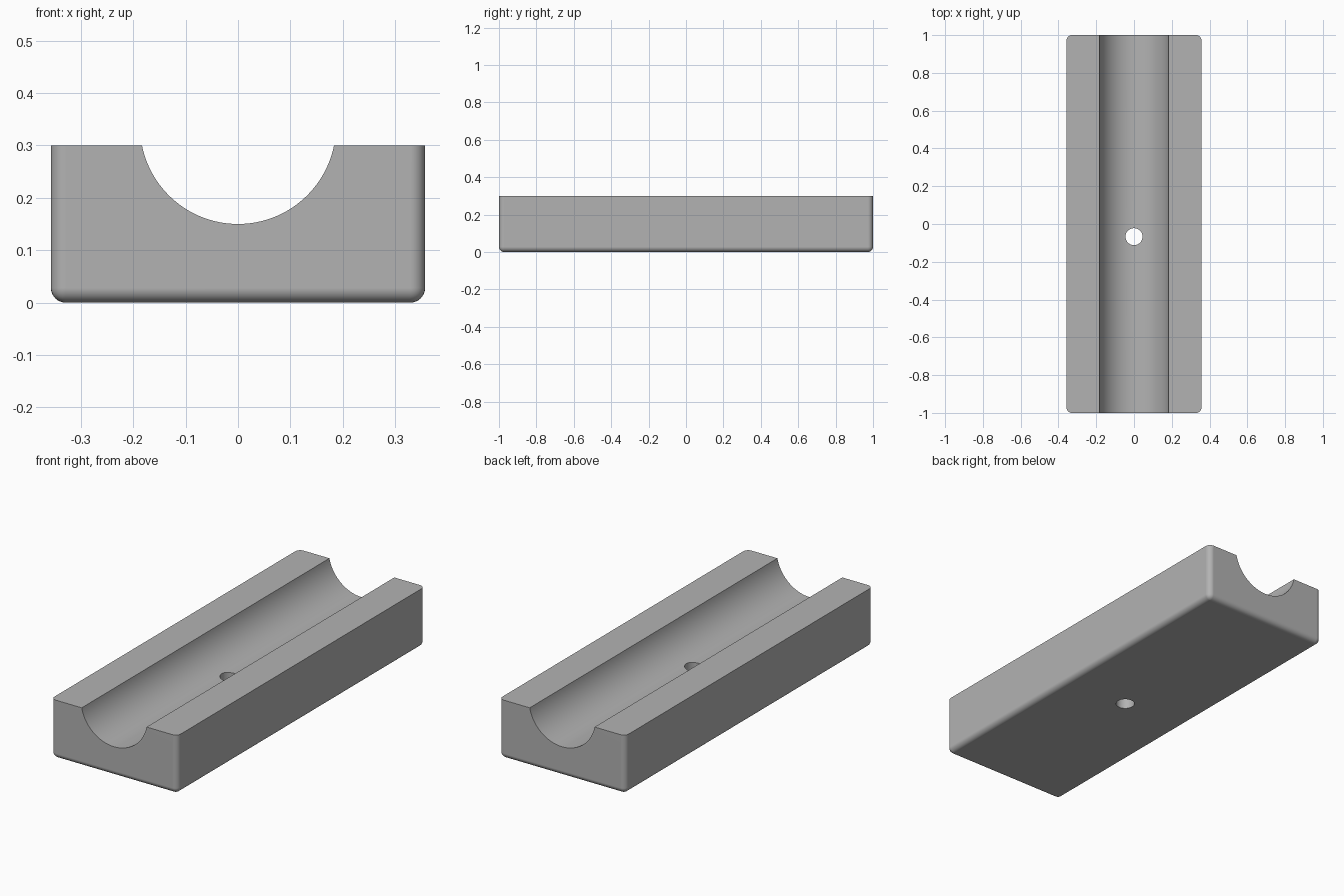
import bpy
import bmesh
import math

if "Cube" in bpy.data.objects:
    bpy.data.objects.remove(bpy.data.objects["Cube"], do_unlink=True)

WIDTH, LENGTH, HEIGHT = 0.714, 2.0, 0.3
ROUND = 0.028
GROOVE_RADIUS, GROOVE_Z = 0.187, 0.337
HOLE_RADIUS, HOLE_Y = 0.045, -0.067

grey = bpy.data.materials.new("grey")
grey.use_nodes = True
colour = (0.45, 0.45, 0.45, 1)
grey.diffuse_color = colour
grey.node_tree.nodes["Principled BSDF"].inputs["Base Color"].default_value = colour


def make_cutter(name, radius, depth, location, rotation, sides):
    bpy.ops.mesh.primitive_cylinder_add(vertices=sides, radius=radius, depth=depth,
                                        location=location, rotation=rotation)
    cutter = bpy.context.object
    cutter.name = name
    cutter.hide_render = True
    cutter.data.materials.append(grey)
    return cutter


# Block with rounded bottom and upright edges, crisp on top
bm = bmesh.new()
bmesh.ops.create_cube(bm, size=1)
for v in bm.verts:
    v.co.x *= WIDTH
    v.co.y *= LENGTH
    v.co.z = (v.co.z + 0.5) * HEIGHT
soft = [e for e in bm.edges if min(v.co.z for v in e.verts) < HEIGHT / 2]
bmesh.ops.bevel(bm, geom=soft, offset=ROUND, segments=8, profile=0.5, affect='EDGES')
mesh = bpy.data.meshes.new("grooved_block")
bm.to_mesh(mesh)
bm.free()
mesh.materials.append(grey)
block = bpy.data.objects.new("grooved_block", mesh)
bpy.context.collection.objects.link(block)

# Long round groove and the hole through its floor
cutters = [
    make_cutter("groove_cutter", GROOVE_RADIUS, LENGTH + 0.4, (0, 0, GROOVE_Z),
                (math.pi / 2, 0, 0), 128),
    make_cutter("hole_cutter", HOLE_RADIUS, 1, (0, HOLE_Y, HEIGHT / 2), (0, 0, 0), 48),
]

bpy.ops.object.select_all(action='DESELECT')
block.select_set(True)
bpy.context.view_layer.objects.active = block
for cutter in cutters:
    cut = block.modifiers.new(cutter.name, 'BOOLEAN')
    cut.operation = 'DIFFERENCE'
    cut.solver = 'EXACT'
    cut.object = cutter
    bpy.ops.object.modifier_apply(modifier=cut.name)
for cutter in cutters:
    bpy.data.objects.remove(cutter, do_unlink=True)

# Smooth curves, sharp rims, flat large faces
bpy.ops.object.shade_smooth_by_angle(angle=math.radians(30))
weighted = block.modifiers.new("even_shading", 'WEIGHTED_NORMAL')
weighted.keep_sharp = True
